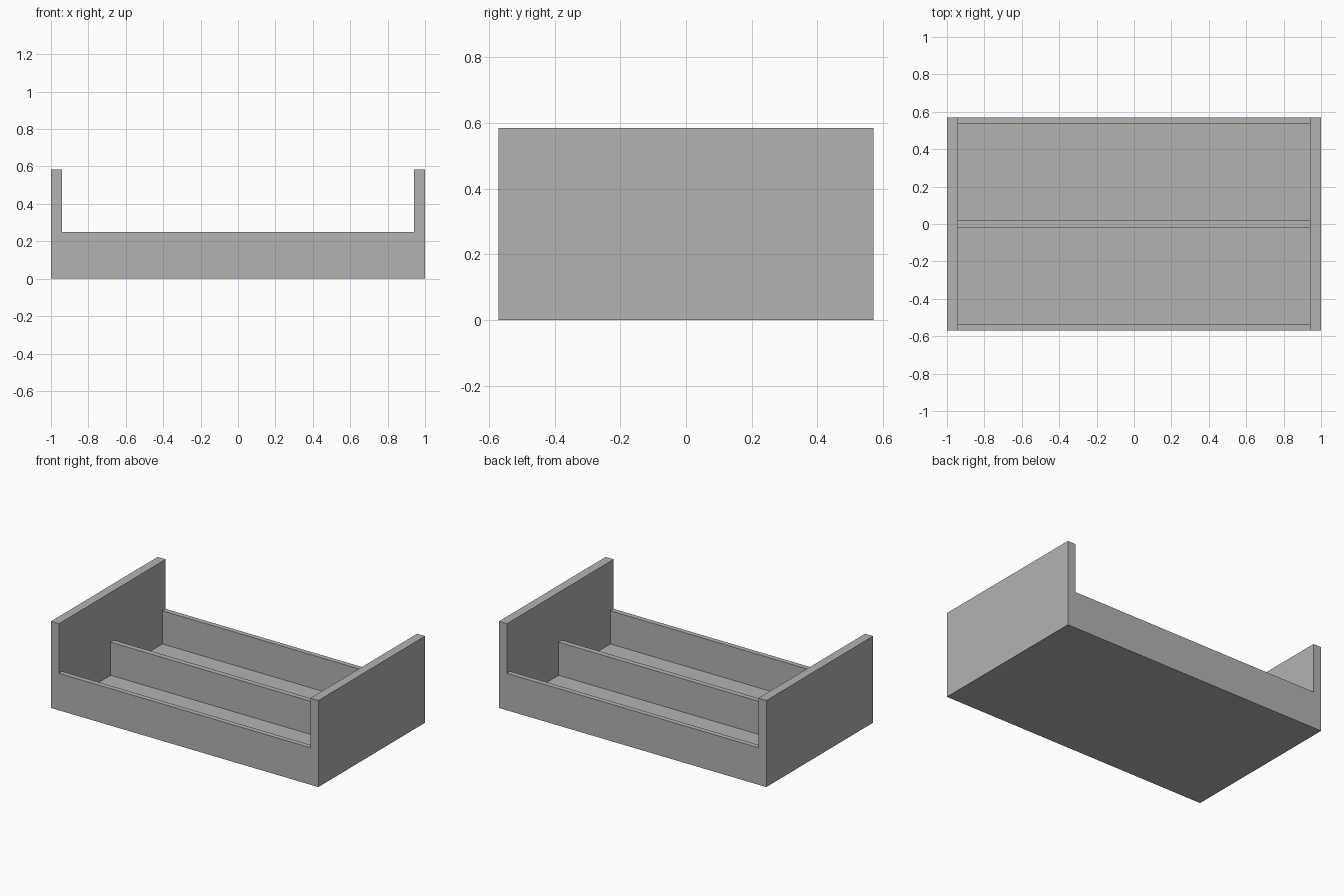
import bpy

cube = bpy.data.objects.get("Cube")
if cube:
    bpy.data.objects.remove(cube, do_unlink=True)

grey = bpy.data.materials.new("plain_grey")
grey.use_nodes = True
colour = (0.45, 0.45, 0.45, 1)
grey.diffuse_color = colour
grey.node_tree.nodes["Principled BSDF"].inputs["Base Color"].default_value = colour


def board(name, low, high):
    """Flat board spanning two opposite corners."""
    centre = [(a + b) / 2 for a, b in zip(low, high)]
    bpy.ops.mesh.primitive_cube_add(size=1, location=centre)
    obj = bpy.context.object
    obj.name = name
    obj.scale = [b - a for a, b in zip(low, high)]
    bpy.ops.object.transform_apply(location=False, rotation=False, scale=True)
    obj.data.materials.append(grey)


HALF_X, HALF_Y = 1.0, 0.57
END_T, RAIL_T, FLOOR_T = 0.06, 0.034, 0.026
END_H, RAIL_H = 0.585, 0.25
IN_X, IN_Y = HALF_X - END_T, HALF_Y - RAIL_T

# Tall end panels
board("right_end_panel", (-HALF_X, -HALF_Y, 0), (-IN_X, HALF_Y, END_H))
board("left_end_panel", (IN_X, -HALF_Y, 0), (HALF_X, HALF_Y, END_H))

# Low rails and central divider between the ends
board("front_rail", (-IN_X, -HALF_Y, 0), (IN_X, -IN_Y, RAIL_H))
board("back_rail", (-IN_X, IN_Y, 0), (IN_X, HALF_Y, RAIL_H))
board("centre_divider", (-IN_X, -0.018, FLOOR_T), (IN_X, 0.018, RAIL_H))

# Bottom board
board("floor", (-IN_X, -IN_Y, 0), (IN_X, IN_Y, FLOOR_T))
